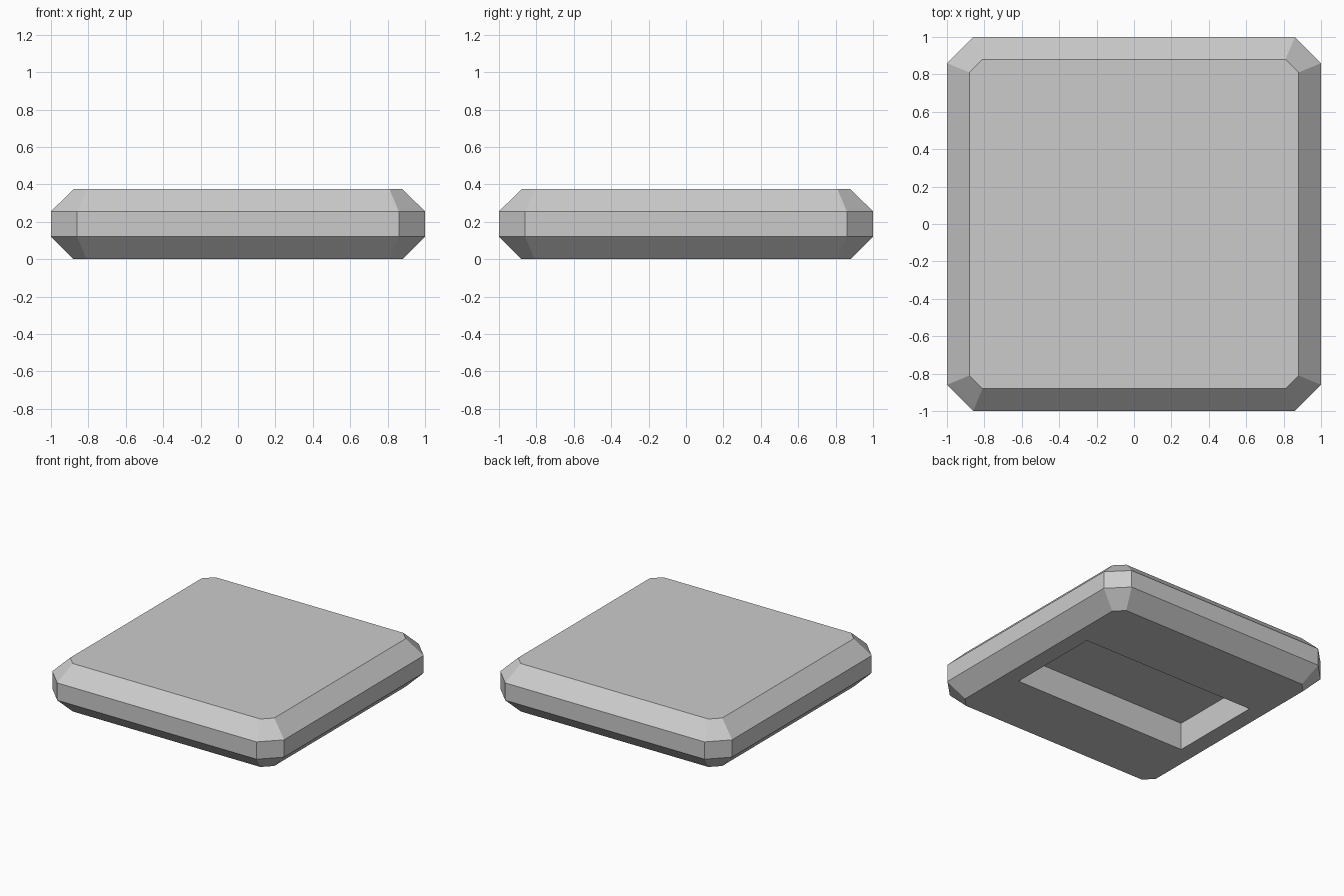
import bpy
import bmesh

cube = bpy.data.objects.get("Cube")
if cube:
    bpy.data.objects.remove(cube, do_unlink=True)

GREY = (0.6, 0.6, 0.6, 1.0)
mat = bpy.data.materials.new("plain grey")
mat.use_nodes = True
mat.diffuse_color = GREY
mat.node_tree.nodes["Principled BSDF"].inputs["Base Color"].default_value = GREY


def ring(bm, half, corner, z):
    """Square outline with clipped corners."""
    pts = []
    x, y, u, v = half, -corner, half, corner
    for _ in range(4):
        pts += [(x, y), (u, v)]
        x, y, u, v = -y, x, -v, u
    return [bm.verts.new((px, py, z)) for px, py in pts]


def bridge(bm, low, high):
    n = len(low)
    for i in range(n):
        j = (i + 1) % n
        bm.faces.new((low[i], low[j], high[j], high[i]))


# Slab with chamfered rims and clipped corners
bm = bmesh.new()
sections = [(0.88, 0.81, 0.0), (1.0, 0.86, 0.12),
            (1.0, 0.86, 0.255), (0.88, 0.81, 0.374)]
rings = [ring(bm, *s) for s in sections]
for low, high in zip(rings, rings[1:]):
    bridge(bm, low, high)
bm.faces.new(rings[-1])

# Rectangular pocket sunk into the underside, long side across
HALF_X, HALF_Y, DEPTH = 0.75, 0.375, 0.213
signs = [(1, -1), (1, 1), (-1, 1), (-1, -1)]
mouth, roof = [[bm.verts.new((sx * HALF_X, sy * HALF_Y, z)) for sx, sy in signs]
               for z in (0.0, DEPTH)]
bridge(bm, mouth, roof)
bm.faces.new(roof)

# Underside border around the pocket
base = rings[0]
for i in range(4):
    j = (i + 1) % 4
    a, b, c = base[2 * i], base[2 * i + 1], base[(2 * i + 2) % 8]
    bm.faces.new((a, b, mouth[j], mouth[i]))
    bm.faces.new((b, c, mouth[j]))
bmesh.ops.recalc_face_normals(bm, faces=bm.faces)

mesh = bpy.data.meshes.new("slab")
bm.to_mesh(mesh)
bm.free()
mesh.materials.append(mat)
slab = bpy.data.objects.new("slab", mesh)
bpy.context.collection.objects.link(slab)
